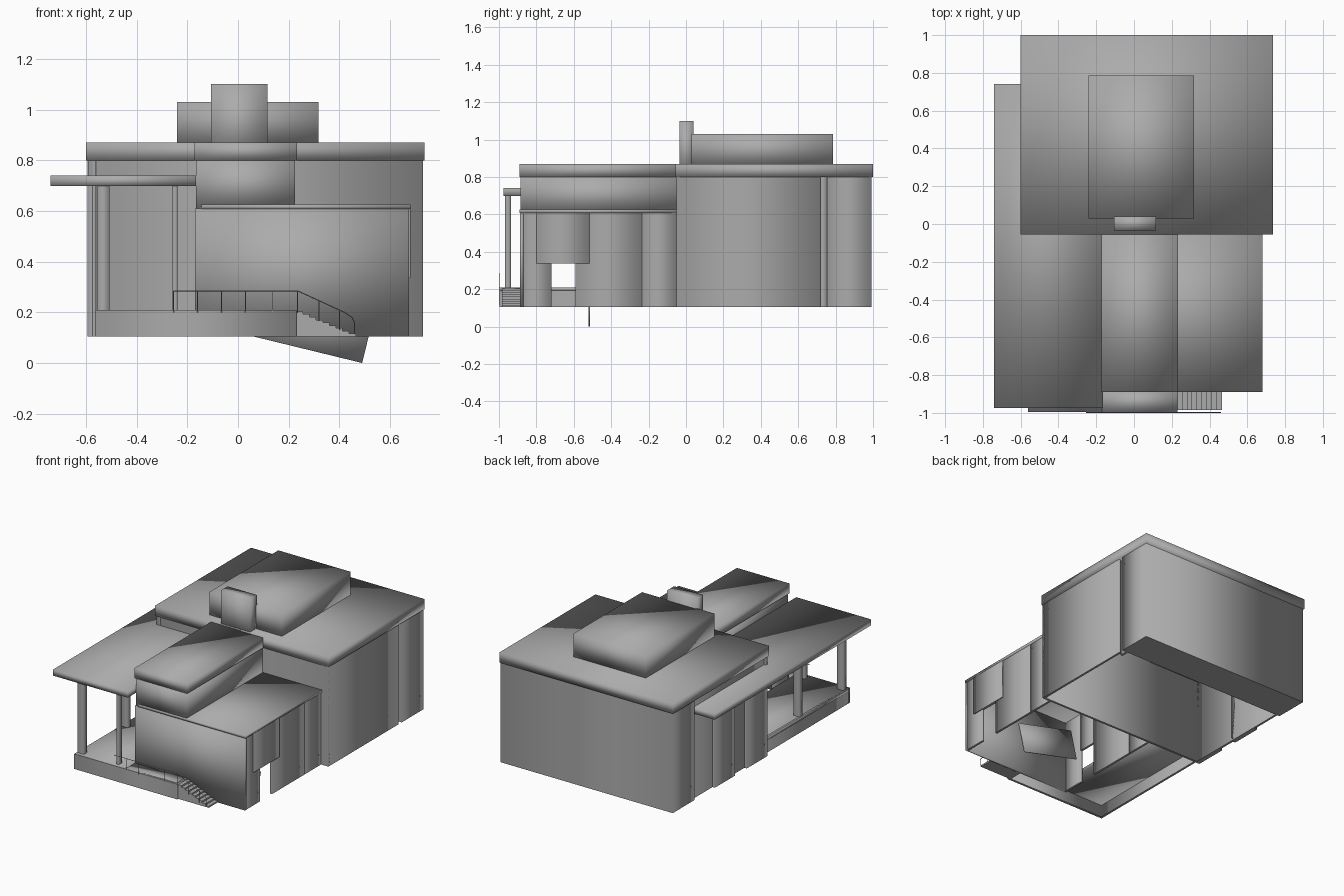
import bpy
import math
from mathutils import Vector

if "Cube" in bpy.data.objects:
    bpy.data.objects.remove(bpy.data.objects["Cube"])

# One darker grey for the whole house
grey = bpy.data.materials.new("dark_grey")
grey.diffuse_color = (0.41, 0.41, 0.41, 1)
grey.use_nodes = True
grey.node_tree.nodes["Principled BSDF"].inputs["Base Color"].default_value = grey.diffuse_color


def box(name, x0, x1, y0, y1, z0, z1, mode="soft"):
    """soft: smooth over all corners; wall: smooth round the sides only; flat: faceted"""
    bpy.ops.mesh.primitive_cube_add(size=1, location=((x0 + x1) / 2, (y0 + y1) / 2, (z0 + z1) / 2))
    ob = bpy.context.object
    ob.name = name
    ob.scale = (x1 - x0, y1 - y0, z1 - z0)
    bpy.ops.object.transform_apply(location=False, rotation=False, scale=True)
    if mode != "flat":
        bpy.ops.object.shade_smooth()
    if mode == "wall":
        vs = ob.data.vertices
        for e in ob.data.edges:
            a, b = (vs[i].co.z for i in e.vertices)
            e.use_edge_sharp = abs(a - b) < 1e-4
    ob.data.materials.append(grey)
    return ob


def wall(name, *dims):
    return box(name, *dims, mode="wall")


def rod(name, points, r=0.0015):
    cu = bpy.data.curves.new(name, 'CURVE')
    cu.dimensions = '3D'
    cu.bevel_depth = r
    cu.bevel_resolution = 0
    cu.use_fill_caps = True
    sp = cu.splines.new('POLY')
    sp.points.add(len(points) - 1)
    for p, co in zip(sp.points, points):
        p.co = (*co, 1)
    cu.materials.append(grey)
    ob = bpy.data.objects.new(name, cu)
    bpy.context.collection.objects.link(ob)
    return ob


B = 0.105   # wall base height
T = 0.015   # wall thickness

# Main block: solid rear volume and thin walls in front of it
wall("rear_volume", -0.593, 0.73, 0.755, 0.992, B, 0.80)
wall("main_right_wall", 0.73 - T, 0.73, -0.05, 0.72, B, 0.80)
wall("main_right_wall_recess", 0.70 - T, 0.70, 0.70, 0.76, B, 0.80)
wall("main_left_wall", -0.575, -0.575 + T, -0.05, 0.755, B, 0.80)
wall("main_front_wall", -0.59, 0.73, -0.05, -0.05 + T, B, 0.80)
for i, (y0, y1) in enumerate([(0.31, 0.53), (-0.05, 0.18)]):
    wall(f"left_wall_bay_{i}", -0.593, -0.56, y0, y1, B, 0.72)

# Upper roofs and chimney
box("main_roof", -0.60, 0.735, -0.055, 1.0, 0.80, 0.87)
box("upper_storey", -0.24, 0.317, 0.03, 0.785, 0.86, 1.03)
box("chimney", -0.107, 0.117, -0.035, 0.04, 0.80, 1.10)

# Central raised hall: clerestory band and roof
box("hall_roof", -0.172, 0.232, -0.89, -0.05, 0.80, 0.87)
box("clerestory", -0.165, 0.225, -0.885, -0.05, 0.61, 0.80)

# Front wing: walls with openings, thin roof
box("wing_roof", -0.145, 0.68, -0.89, -0.05, 0.608, 0.625)
box("wing_front_wall", -0.17, 0.675, -0.887, -0.885 + T, B, 0.61)
for s, x in (("right", 0.674 - T), ("left", -0.17)):
    wall(f"wing_{s}_wall_front", x, x + T, -0.885, -0.72, B, 0.61)
    wall(f"wing_{s}_wall_middle", x, x + T, -0.59, -0.235, B, 0.61)
    wall(f"wing_{s}_wall_rear", x, x + T, -0.235, -0.05, B, 0.61)
    wall(f"wing_{s}_wall_lintel", x, x + T, -0.72, -0.59, 0.34, 0.61)
wall("side_window_panel", 0.672, 0.680, -0.80, -0.515, 0.337, 0.61)

# Tilted loose panel that reaches the lowest point
tilt = math.atan2(0.1, 0.41)
along = Vector((-math.cos(tilt), 0, math.sin(tilt)))
upward = Vector((math.sin(tilt), 0, math.cos(tilt)))
L, H = 0.45, 0.20
c = Vector((0.49, -0.517, 0.0)) + along * L / 2 + upward * H / 2
panel = box("tilted_panel", -L / 2, L / 2, -0.004, 0.004, -H / 2, H / 2)
panel.location = c
panel.rotation_euler = (0, tilt, 0)

# Porch roof and posts
box("porch_roof", -0.74, -0.165, -0.975, 0.742, 0.698, 0.74)
for i, (x0, x1, y) in enumerate([(-0.555, -0.507, -0.952), (-0.258, -0.238, -0.952), (-0.555, -0.507, -0.47)]):
    wall(f"porch_post_{i}", x0, x1, y - 0.016, y + 0.016, 0.20, 0.70)

# Porch deck with skirts, open underneath
box("porch_deck", -0.562, -0.17, -0.995, -0.04, 0.19, 0.21)
box("porch_walkway", -0.17, 0.23, -0.995, -0.885, 0.19, 0.21)
wall("porch_skirt_front", -0.562, 0.23, -0.996, -0.98, B, 0.21)
wall("porch_skirt_left", -0.562, -0.547, -0.995, -0.04, B, 0.21)
wall("porch_skirt_end", 0.215, 0.23, -0.995, -0.885, B, 0.21)

# Steps down to the right
N = 9
run = 0.235 / N
for i in range(N):
    top = 0.21 - (i + 0.6) * (0.21 - B) / (N + 0.6)
    box(f"step_{i}", 0.23 + i * run, 0.23 + (i + 1) * run, -0.985, -0.885, B, top, mode="flat")

# Handrail and balusters
Y = -0.998
rod("handrail", [(-0.255, Y, 0.285), (0.235, Y, 0.285), (0.42, Y, 0.20),
                 (0.45, Y, 0.18), (0.46, Y, 0.16), (0.46, Y, 0.115)], 0.002)
for i, (x, z0, z1) in enumerate([(-0.255, 0.20, 0.285), (-0.16, 0.20, 0.285), (-0.065, 0.20, 0.285),
                                 (0.03, 0.20, 0.285), (0.135, 0.20, 0.285), (0.235, 0.20, 0.285),
                                 (0.32, 0.165, 0.246), (0.40, 0.13, 0.21)]):
    rod(f"baluster_{i}", [(x, Y, z0), (x, Y, z1)])
